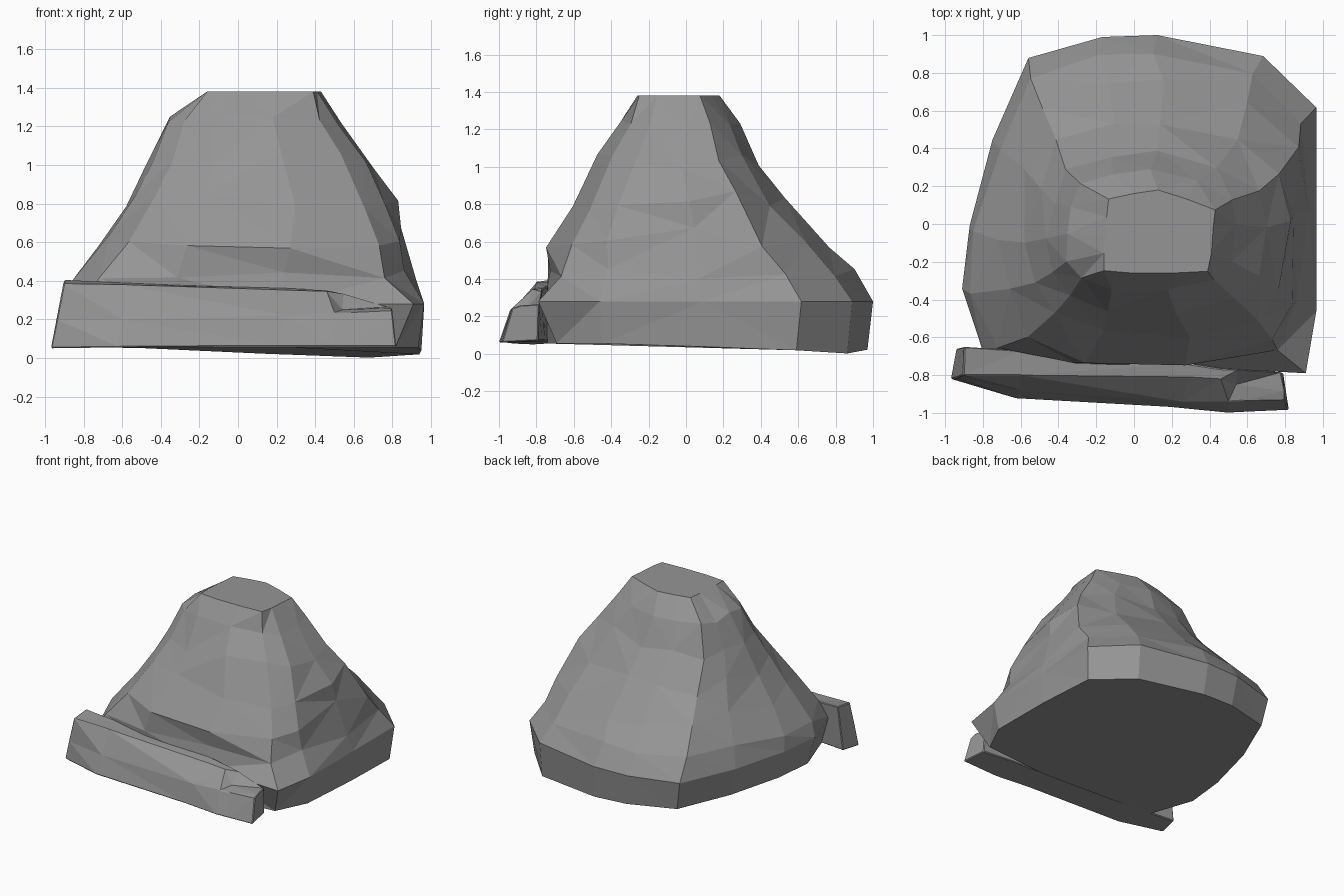
import bpy, bmesh, random
from mathutils import Vector

if "Cube" in bpy.data.objects:
    bpy.data.objects.remove(bpy.data.objects["Cube"])

random.seed(7)

# Dark grey stone
stone = bpy.data.materials.new("dark_stone")
stone.diffuse_color = (.3, .3, .3, 1)
stone.use_nodes = True
stone.node_tree.nodes["Principled BSDF"].inputs["Base Color"].default_value = stone.diffuse_color


def make_object(name, rings):
    """Loft a list of equal-length point rings into a closed faceted solid."""
    bm = bmesh.new()
    loops = [[bm.verts.new(p) for p in ring] for ring in rings]
    n = len(loops[0])
    for a, b in zip(loops, loops[1:]):
        for i in range(n):
            j = (i + 1) % n
            bm.faces.new((a[i], a[j], b[j], b[i]))
    bm.faces.new(loops[0][::-1])
    bm.faces.new(loops[-1])
    bmesh.ops.recalc_face_normals(bm, faces=bm.faces)
    bmesh.ops.triangulate(bm, faces=[f for f in bm.faces if len(f.verts) == 4])
    mesh = bpy.data.meshes.new(name)
    bm.to_mesh(mesh)
    bm.free()
    mesh.materials.append(stone)
    obj = bpy.data.objects.new(name, mesh)
    bpy.context.collection.objects.link(obj)
    return obj


def normalise(points):
    """Scale an outline so its bounds run from -1 to 1 both ways."""
    xs, ys = zip(*points)
    fit = lambda v, vs: 2 * (v - min(vs)) / (max(vs) - min(vs)) - 1
    return [(fit(x, xs), fit(y, ys)) for x, y in points]


# Boulder: plan outlines of the foot and the flat summit
foot = normalise([(-.79, -.69), (-.33, -.71), (.25, -.74), (.92, -.79), (.96, -.45),
                  (.96, .1), (.96, .62), (.68, .89), (.12, 1), (-.17, .99),
                  (-.56, .88), (-.75, .45), (-.87, 0), (-.91, -.33)])
summit = normalise([(-.16, -.25), (0, -.26), (.2, -.26), (.39, -.25), (.41, -.15),
                    (.42, 0), (.43, .09), (.28, .15), (.13, .2), (0, .18),
                    (-.13, .15), (-.14, .05), (-.15, -.05), (-.155, -.15)])

# Boulder levels: z, x range, y range, corner squareness, jitter
levels = [
    (.055, -.85, .95, -.74, .97, 5, 0),
    (.28, -.91, .965, -.79, 1.0, 20, 0),
    (.42, -.85, .92, -.75, .92, 3.6, .012),
    (.62, -.69, .89, -.715, .75, 2.8, .018),
    (.82, -.57, .82, -.60, .545, 2.5, .018),
    (1.03, -.465, .68, -.475, .39, 2.5, .015),
    (1.23, -.36, .53, -.35, .29, 2.7, .01),
    (1.38, -.16, .43, -.26, .18, 20, 0),
]
rings = []
for z, x0, x1, y0, y1, power, jit in levels:
    t = max(0, (z - .28) / 1.1)
    shape = []
    for (fx, fy), (sx, sy) in zip(foot, summit):
        u, v = fx + (sx - fx) * t, fy + (sy - fy) * t
        r = max(1, (abs(u) ** power + abs(v) ** power) ** (1 / power))
        shape.append((u / r, v / r))
    ring = []
    for u, v in normalise(shape):
        x, y = x0 + (u + 1) * (x1 - x0) / 2, y0 + (v + 1) * (y1 - y0) / 2
        j = Vector([random.uniform(-1, 1) for _ in range(3)]) * jit
        # height jitter slides each point along the slope
        lift = j.z * 3
        slope = 1 - lift * .75
        cx, cy = (x0 + x1) / 2, (y0 + y1) / 2
        ring.append(Vector((cx + (x - cx) * slope + j.x, cy + (y - cy) * slope + j.y, z + lift)))
    rings.append(ring)
# underside dips toward the back right
for p in rings[0]:
    d = (p - Vector((.62, .87, .055))).length
    p.z -= max(0, .056 * (1 - d / 1.2))
make_object("boulder", rings)

# Fallen slab: cross-sections (bottom front, belly, top front, top back, bottom back)
sections = [
    [(-.97, -.82, .05), (-.94, -.815, .2), (-.905, -.80, .385), (-.90, -.65, .405), (-.94, -.66, .06)],
    [(-.62, -.925, .055), (-.6, -.88, .2), (-.6, -.80, .38), (-.6, -.67, .39), (-.62, -.69, .06)],
    [(.2, -.97, .06), (.25, -.94, .22), (.3, -.81, .35), (.3, -.74, .36), (.2, -.74, .065)],
    [(.5, -1.0, .06), (.5, -.94, .235), (.46, -.82, .345), (.46, -.765, .35), (.5, -.76, .07)],
    # chipped notch near the right end
    [(.6, -.995, .06), (.58, -.935, .235), (.54, -.85, .25), (.56, -.77, .33), (.6, -.77, .07)],
    [(.82, -.985, .06), (.80, -.93, .245), (.80, -.88, .26), (.78, -.785, .265), (.79, -.79, .07)],
]
slab = make_object("fallen_slab", sections)
bevel = slab.modifiers.new("worn_edges", "BEVEL")
bevel.width = .006
bevel.segments = 1
bevel.limit_method = "ANGLE"
bevel.angle_limit = 1.0
